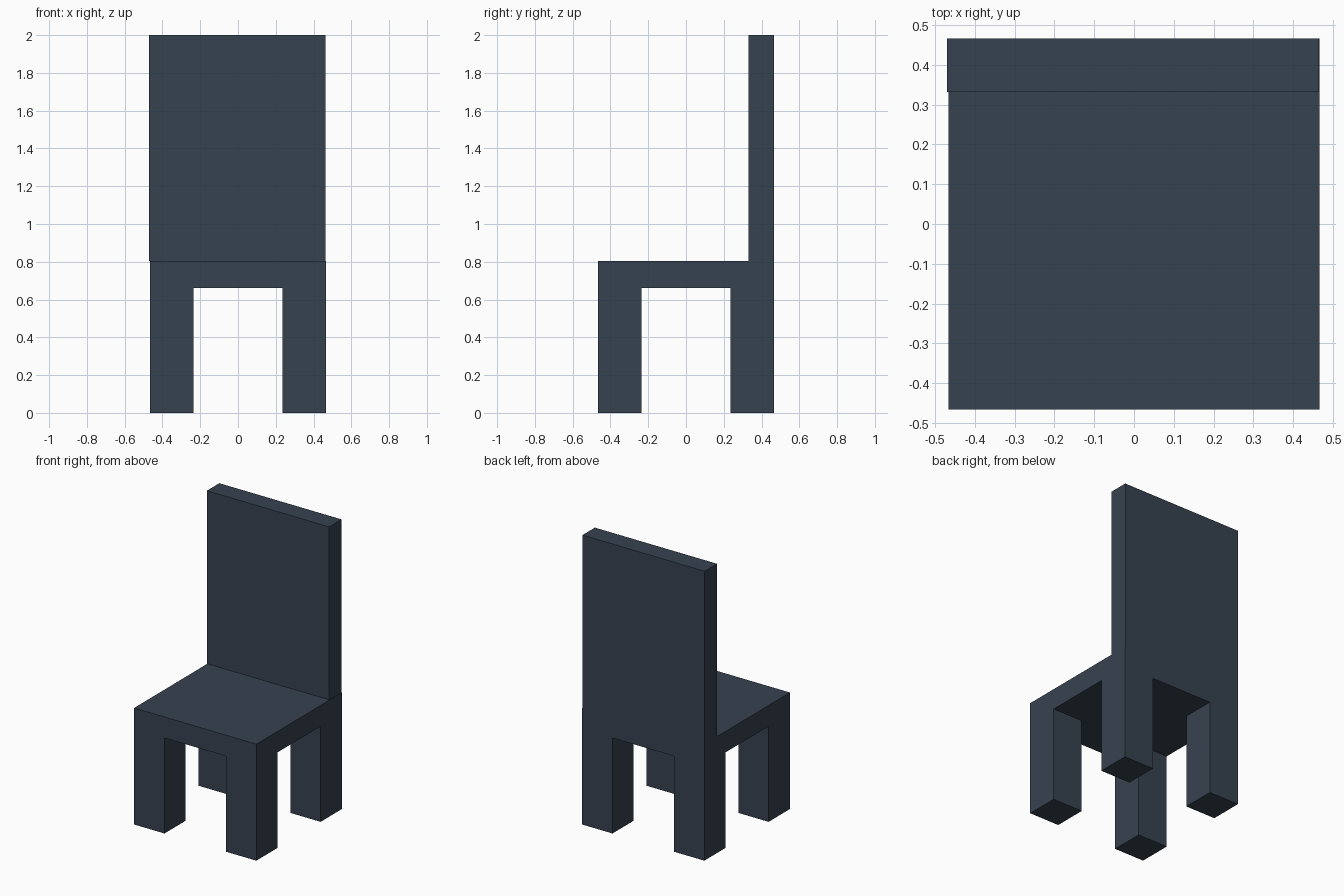
import bpy

cube = bpy.data.objects.get("Cube")
if cube:
    bpy.data.objects.remove(cube, do_unlink=True)

# Single slate colour
slate = bpy.data.materials.new("dark_slate")
slate.use_nodes = True
colour = (0.037, 0.054, 0.08, 1)
slate.diffuse_color = colour
slate.node_tree.nodes["Principled BSDF"].inputs["Base Color"].default_value = colour

HALF = 0.467          # half the seat width and depth
LEG_INNER = 0.235     # inner face of each leg
SEAT_BOTTOM, SEAT_TOP = 0.66, 0.805
BACK_FRONT = 0.332


def box(name, low, high):
    """Axis-aligned box between two corners."""
    centre = [(a + b) / 2 for a, b in zip(low, high)]
    bpy.ops.mesh.primitive_cube_add(size=1, location=centre)
    obj = bpy.context.object
    obj.name = name
    obj.scale = [b - a for a, b in zip(low, high)]
    bpy.ops.object.transform_apply(location=False, rotation=False, scale=True)
    obj.data.materials.append(slate)
    return obj


# Seat slab
box("seat", (-HALF, -HALF, SEAT_BOTTOM), (HALF, HALF, SEAT_TOP))

# Tall backrest, a hair off centre
box("backrest", (-HALF - 0.003, BACK_FRONT, SEAT_TOP), (HALF - 0.003, HALF, 2))

# Four square legs
for side, sx in (("left", 1), ("right", -1)):
    for end, sy in (("front", -1), ("back", 1)):
        xs = sorted((sx * LEG_INNER, sx * HALF))
        ys = sorted((sy * LEG_INNER, sy * HALF))
        box(f"{end}_{side}_leg", (xs[0], ys[0], 0), (xs[1], ys[1], SEAT_BOTTOM))
